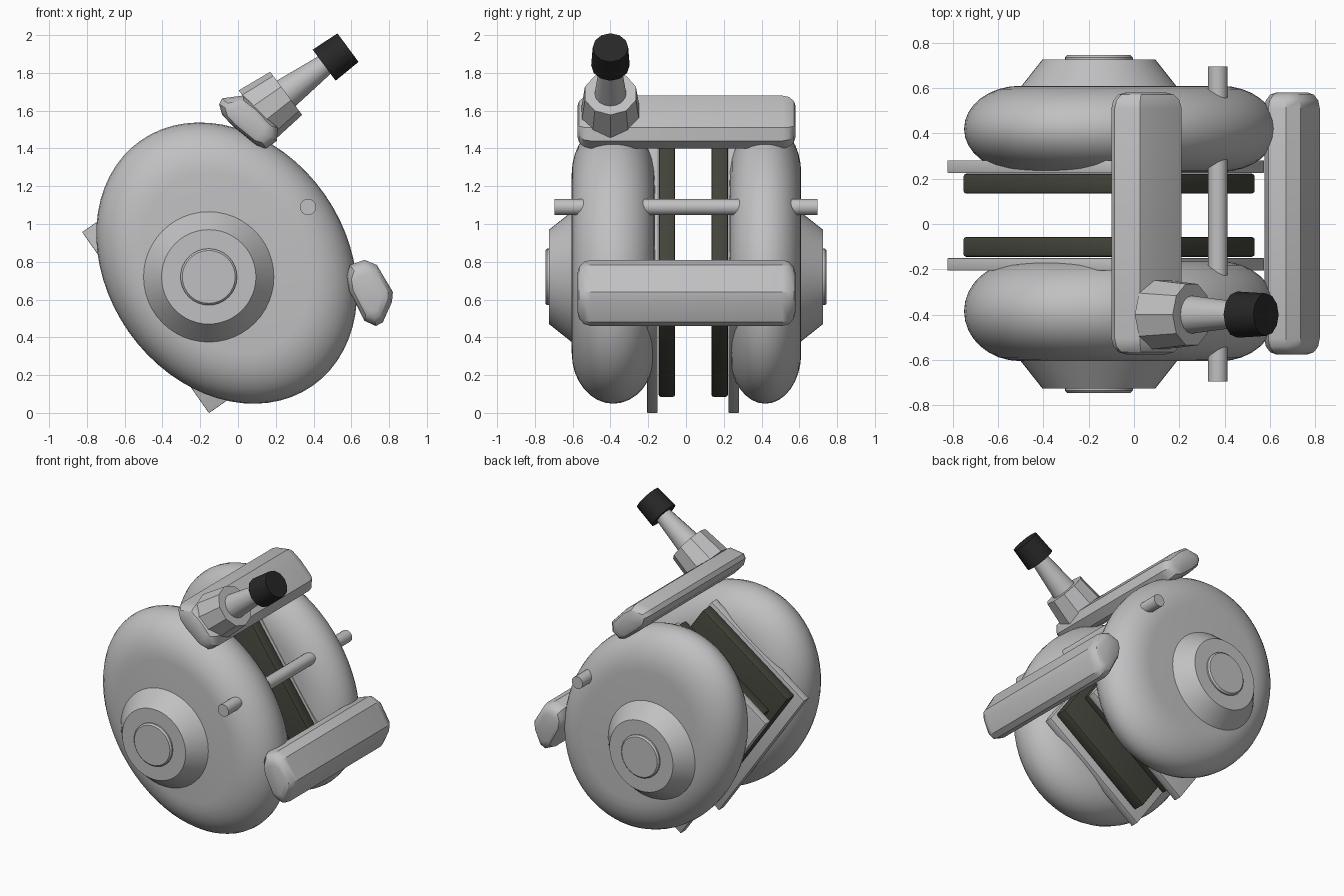
import bpy, bmesh
from math import radians, cos, sin, pi
from mathutils import Matrix, Vector

if "Cube" in bpy.data.objects:
    bpy.data.objects.remove(bpy.data.objects["Cube"], do_unlink=True)


def material(name, color):
    m = bpy.data.materials.new(name)
    m.use_nodes = True
    m.diffuse_color = (*color, 1)
    m.node_tree.nodes["Principled BSDF"].inputs["Base Color"].default_value = (*color, 1)
    return m


grey = material("light grey metal", (0.53, 0.53, 0.54))
olive = material("dark olive pad", (0.055, 0.056, 0.042))
black = material("black rubber", (0.02, 0.02, 0.02))

TILT = Matrix.Rotation(radians(-35), 4, "Y")


def rot(deg, axis):
    return Matrix.Rotation(radians(deg), 4, axis)


def finish(name, bm, mat, matrix, bevel=0.0, segments=2):
    bmesh.ops.transform(bm, matrix=matrix, verts=bm.verts)
    bmesh.ops.recalc_face_normals(bm, faces=bm.faces)
    me = bpy.data.meshes.new(name)
    bm.to_mesh(me)
    bm.free()
    me.materials.append(mat)
    ob = bpy.data.objects.new(name, me)
    bpy.context.collection.objects.link(ob)
    bpy.ops.object.select_all(action="DESELECT")
    ob.select_set(True)
    bpy.context.view_layer.objects.active = ob
    if bevel:
        mod = ob.modifiers.new("rounding", "BEVEL")
        mod.width, mod.segments = bevel, segments
        mod.limit_method, mod.angle_limit = "ANGLE", radians(50)
        bpy.ops.object.modifier_apply(modifier=mod.name)
    bpy.ops.object.shade_smooth_by_angle(angle=radians(32))
    return ob


def lathe(name, profile, mat, matrix, sides=48):
    """Turn (radius, height) points around local z and cap both ends."""
    bm = bmesh.new()
    rings = [[bm.verts.new((r * cos(2 * pi * i / sides), r * sin(2 * pi * i / sides), h))
              for i in range(sides)] for r, h in profile]
    for a, b in zip(rings, rings[1:]):
        for i in range(sides):
            j = (i + 1) % sides
            bm.faces.new((a[i], a[j], b[j], b[i]))
    bm.faces.new(rings[0][::-1])
    bm.faces.new(rings[-1])
    return finish(name, bm, mat, matrix)


def slab(name, mat, center, size, bevel):
    bm = bmesh.new()
    bmesh.ops.create_cube(bm, size=1)
    matrix = Matrix.Translation(center) @ TILT @ Matrix.Diagonal((*size, 1))
    return finish(name, bm, mat, matrix, bevel)


def cross_bar(name, outline, y0, y1):
    """Pebble shaped section carried across the width, with rounded ends."""
    bm = bmesh.new()
    mid = Vector((sum(p[0] for p in outline), sum(p[1] for p in outline))) / len(outline)
    rings = []
    depth = 0.07
    steps = [(depth * (1 - sin(a)), cos(a)) for a in (radians(d) for d in (0, 30, 60, 90))]
    ends = [(y0 + depth - s, c) for s, c in ((depth * sin(radians(d)), 1 - 0.42 * (1 - cos(radians(d))))
                                             for d in (90, 60, 30, 0))]
    ends += [(y0 + y1 - y, c) for y, c in reversed(ends)]
    for y, c in ends:
        rings.append([bm.verts.new((mid.x + (x - mid.x) * c, y, mid.y + (z - mid.y) * c))
                      for x, z in outline])
    n = len(outline)
    for a, b in zip(rings, rings[1:]):
        for i in range(n):
            bm.faces.new((a[i], a[(i + 1) % n], b[(i + 1) % n], b[i]))
    bm.faces.new(rings[0][::-1])
    bm.faces.new(rings[-1])
    ob = finish(name, bm, grey, Matrix())
    bpy.ops.object.shade_smooth_by_angle(angle=radians(50))
    return ob


# Oval side housings, hubs, plates and pads
for side, turn, y, half, plate_y, pad_y in (("front", 90, -0.385, 0.22, -0.178, -0.101),
                                            ("back", -90, 0.42, 0.19, 0.253, 0.178)):
    rim = [(0.64 + 0.36 * cos(a), half * sin(a))
           for a in (pi * (k / 16 - 0.5) for k in range(17))]
    lathe(side + "_housing", rim, grey,
          Matrix.Translation((-0.06, y, 0.793)) @ TILT @ rot(turn, "X")
          @ Matrix.Diagonal((0.634, 0.793, 1, 1)), 64)
    hub = Matrix.Translation((-0.155, 0, 0.72)) @ rot(turn, "X")
    lathe(side + "_hub", [(0.345, 0.55), (0.345, 0.605), (0.25, 0.725)], grey, hub)
    lathe(side + "_hub_cap", [(0.15, 0.70), (0.15, 0.735), (0.14, 0.745)], grey, hub, 32)
    slab(side + "_plate", grey, (-0.125, plate_y, 0.733), (0.89, 0.056, 1.17), 0.004)
    slab(side + "_pad", olive, (-0.11, pad_y, 0.763), (0.81, 0.088, 1.1), 0.012)

# Cross bars joining the two sides
cross_bar("upper_bar", [(-0.1, 1.635), (-0.085, 1.665), (0.026, 1.68), (0.106, 1.62),
                        (0.21, 1.51), (0.206, 1.44), (0.148, 1.40), (0.1, 1.415),
                        (-0.03, 1.52), (-0.085, 1.58)], -0.575, 0.58)
cross_bar("lower_bar", [(0.575, 0.725), (0.593, 0.783), (0.67, 0.81), (0.735, 0.783),
                        (0.82, 0.64), (0.815, 0.587), (0.767, 0.48), (0.73, 0.46),
                        (0.67, 0.487), (0.587, 0.65)], -0.575, 0.58)

# Thin through rod
lathe("through_rod", [(0.043, -0.695), (0.043, 0.695)], grey,
      Matrix.Translation((0.37, 0, 1.09)) @ rot(90, "X"), 16)

# Handle on the upper bar
handle = Matrix.Translation((0.1, -0.4, 1.577)) @ rot(53.5, "Y")
lathe("handle_base", [(0.162, 0), (0.142, 0.193)], grey, handle, 10)
lathe("handle_shaft", [(0.085, 0.18), (0.055, 0.46)], grey, handle, 16)
lathe("handle_grip", [(0.102, 0.443), (0.094, 0.6)], black, handle, 12)
